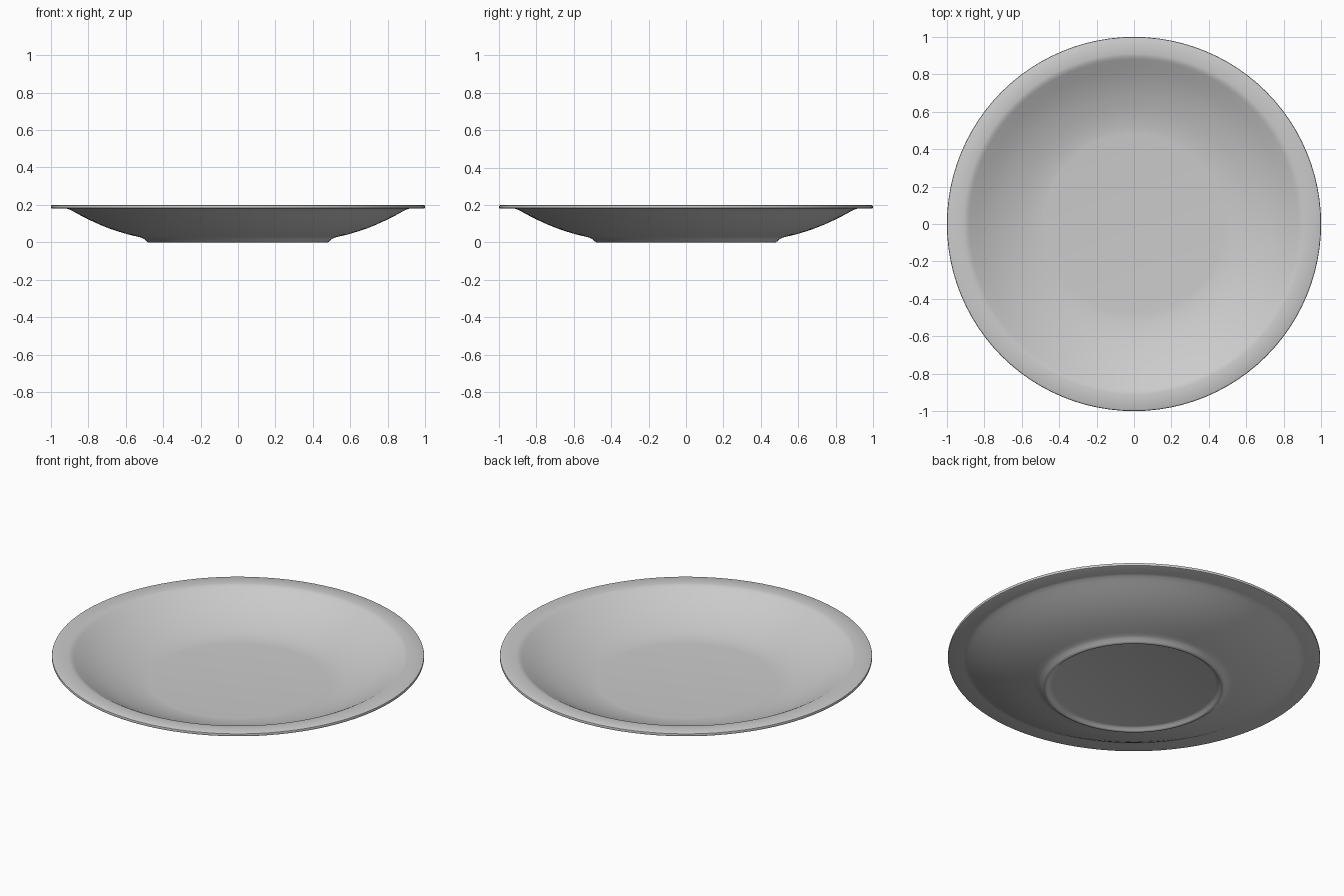
import bpy, bmesh, math

if "Cube" in bpy.data.objects:
    bpy.data.objects.remove(bpy.data.objects["Cube"])

SEGMENTS = 96

# Half cross-section (radius, height), from underside centre round to inside centre
base = [(0, 0.018), (0.44, 0.018), (0.455, 0.014), (0.465, 0.004), (0.472, 0.0),
        (0.48, 0.0), (0.49, 0.006), (0.502, 0.018), (0.52, 0.026), (0.54, 0.031)]
bowl_outside = [(0.59, 0.043), (0.64, 0.058), (0.69, 0.075), (0.74, 0.095),
                (0.79, 0.118), (0.84, 0.143), (0.88, 0.165), (0.9, 0.175)]
rim = [(0.915, 0.18), (0.992, 0.18), (0.998, 0.183), (1.0, 0.19),
       (0.998, 0.197), (0.992, 0.2), (0.91, 0.2)]
bowl_inside = [(0.895, 0.197), (0.88, 0.189), (0.83, 0.160), (0.78, 0.134),
               (0.73, 0.111), (0.68, 0.092), (0.63, 0.075), (0.57, 0.058),
               (0.51, 0.048), (0.48, 0.046), (0, 0.046)]
profile = base + bowl_outside + rim + bowl_inside

# Lathe the profile into the plate
bm = bmesh.new()
verts = [bm.verts.new((r, 0, z)) for r, z in profile]
edges = [bm.edges.new(pair) for pair in zip(verts, verts[1:])]
bmesh.ops.spin(bm, geom=verts + edges, cent=(0, 0, 0), axis=(0, 0, 1),
               angle=math.tau, steps=SEGMENTS, use_duplicate=False)
bmesh.ops.remove_doubles(bm, verts=bm.verts[:], dist=0.0001)
bmesh.ops.recalc_face_normals(bm, faces=bm.faces[:])

mesh = bpy.data.meshes.new("plate")
bm.to_mesh(mesh)
bm.free()
plate = bpy.data.objects.new("plate", mesh)
bpy.context.collection.objects.link(plate)

# Smooth glazed surface
bpy.context.view_layer.objects.active = plate
plate.select_set(True)
bpy.ops.object.shade_smooth_by_angle(angle=math.radians(40))
